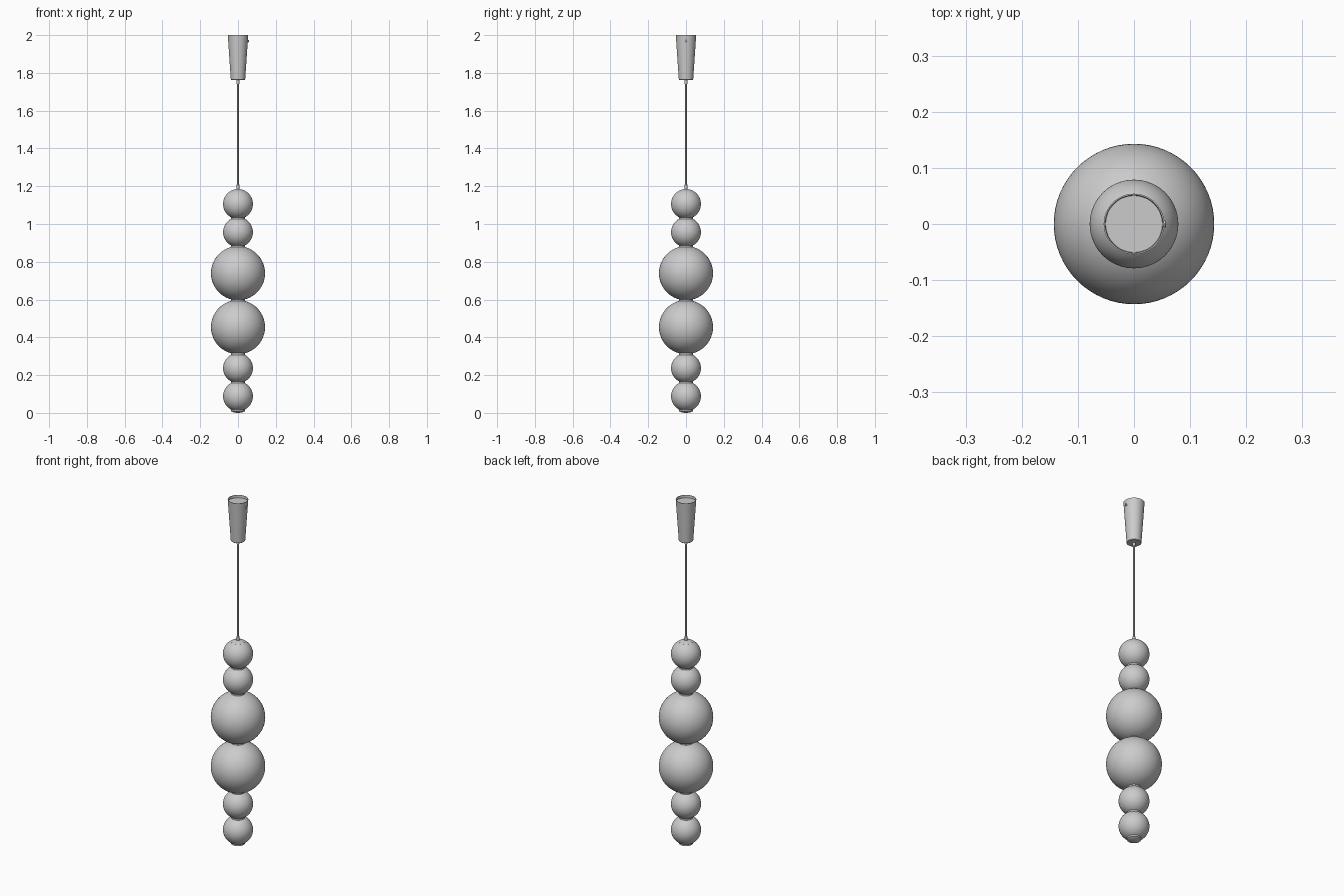
import bpy, bmesh, math
from mathutils import Matrix

if "Cube" in bpy.data.objects:
    bpy.data.objects.remove(bpy.data.objects["Cube"])


def lathe(name, profile, segs=64, angle=35):
    """Revolve (radius, z) points about the z axis; radius 0 closes to a pole."""
    bm = bmesh.new()
    rings = []
    for r, z in profile:
        n = 1 if r < 1e-6 else segs
        rings.append([bm.verts.new((r * math.cos(2 * math.pi * i / segs),
                                    r * math.sin(2 * math.pi * i / segs), z))
                      for i in range(n)])
    for a, b in zip(rings, rings[1:]):
        for i in range(segs):
            j = (i + 1) % segs
            quad = [a[i % len(a)], a[j % len(a)], b[j % len(b)], b[i % len(b)]]
            bm.faces.new(list(dict.fromkeys(quad)))
    bmesh.ops.recalc_face_normals(bm, faces=bm.faces)
    mesh = bpy.data.meshes.new(name)
    bm.to_mesh(mesh)
    bm.free()
    ob = bpy.data.objects.new(name, mesh)
    bpy.context.collection.objects.link(ob)
    bpy.ops.object.select_all(action='DESELECT')
    ob.select_set(True)
    bpy.context.view_layer.objects.active = ob
    bpy.ops.object.shade_smooth_by_angle(angle=math.radians(angle))
    return ob


def arc(radius, centre, a0, a1, steps):
    """Profile arc; angles measured from the downward pole."""
    return [(radius * math.sin(a0 + (a1 - a0) * i / steps),
             centre - radius * math.cos(a0 + (a1 - a0) * i / steps))
            for i in range(steps + 1)]


SMALL, BIG, NECK, GAP = 0.079, 0.143, 0.036, 0.0085

# Stack of truncated globes with a collar disc between each pair
radii = [SMALL, SMALL, BIG, BIG, SMALL, SMALL]
z = 0.0175
for i, r in enumerate(radii):
    half = math.sqrt(r * r - NECK * NECK)
    cut = math.asin(NECK / r)
    centre = z + half
    lathe(f"globe_{i + 1}", arc(r, centre, cut, math.pi - cut, 40))
    z = centre + half
    if i < len(radii) - 1:
        lathe(f"collar_{i + 1}", [(0, z), (NECK, z), (NECK, z + GAP), (0, z + GAP)])
        z += GAP
stack_top, top_centre = z, centre

# Domed end caps
cut = math.asin(NECK / SMALL)
lathe("bottom_cap", arc(SMALL, 0.079, 0, cut, 8) + [(NECK, 0.0175), (0, 0.0175)])
lathe("top_cap", [(0, stack_top), (NECK, stack_top)]
      + arc(SMALL, top_centre + 0.0005, math.pi - cut, math.pi, 8))

# Cord and its two grips
lathe("cord", [(0, 1.18), (0.004, 1.18), (0.004, 1.77), (0, 1.77)], 16)
for name, z0, z1 in (("lower_grip", 1.183, 1.208), ("upper_grip", 1.742, 1.765)):
    lathe(name, [(0, z0), (0.0085, z0), (0.0085, z1 - 0.002), (0.007, z1), (0, z1)], 24)

# Tapered ceiling canopy with a recessed mounting plate
lathe("canopy", [(0, 1.762), (0.036, 1.762), (0.038, 1.764), (0.054, 2.0),
                 (0.0515, 2.0), (0.0505, 1.985)])
lathe("mounting_plate", [(0, 1.975), (0.0505, 1.975), (0.0505, 1.985), (0, 1.985)])

# Side screw on the canopy
screw = lathe("canopy_screw", [(0, 0), (0.006, 0), (0.006, 0.007), (0.005, 0.008), (0, 0.008)], 20)
screw.matrix_world = Matrix.Translation((0.049, 0, 1.968)) @ Matrix.Rotation(math.pi / 2, 4, 'Y')
